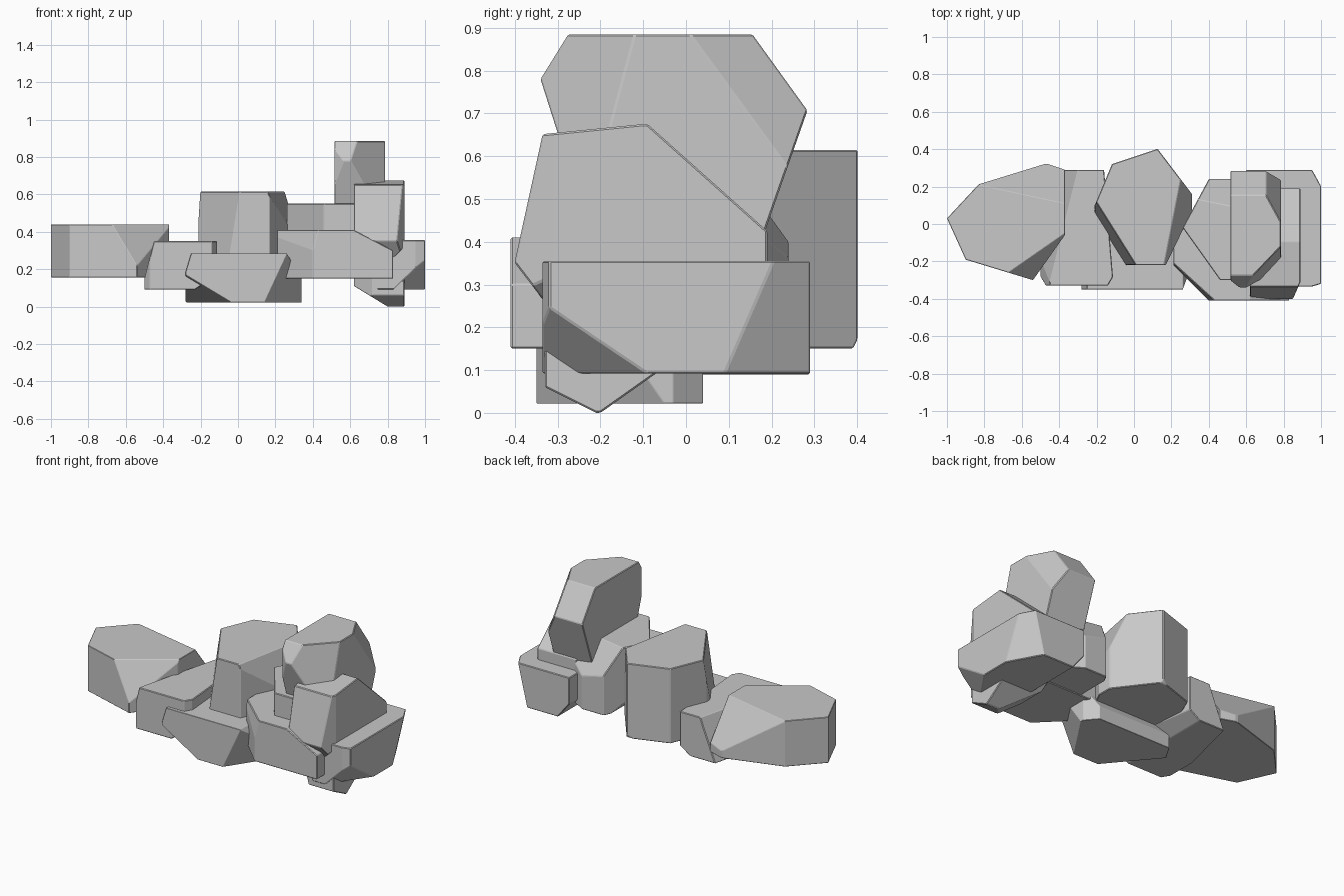
import bpy
import bmesh
from mathutils import Vector

default_cube = bpy.data.objects.get("Cube")
if default_cube:
    bpy.data.objects.remove(default_cube, do_unlink=True)

# One plain stone colour
stone = bpy.data.materials.new("stone_grey")
stone.use_nodes = True
stone_colour = (0.58, 0.58, 0.58, 1)
stone.diffuse_color = stone_colour
stone.node_tree.nodes["Principled BSDF"].inputs["Base Color"].default_value = stone_colour


def chop(mesh, low, high, cut):
    """Slice off the box corner (or edge) that the signs of cut point to.
    Each non-zero value is how far along that axis the slice reaches."""
    corner = Vector([high[i] if cut[i] > 0 else low[i] for i in range(3)])
    normal = Vector([1 / value if value else 0 for value in cut])
    point = corner - normal / normal.length_squared
    geometry = mesh.verts[:] + mesh.edges[:] + mesh.faces[:]
    bmesh.ops.bisect_plane(mesh, geom=geometry, dist=1e-5, plane_co=point,
                           plane_no=normal.normalized(), clear_outer=True)
    rim = [edge for edge in mesh.edges if edge.is_boundary]
    if rim:
        bmesh.ops.holes_fill(mesh, edges=rim, sides=0)


def boulder(name, low, high, cuts):
    """Chisel a faceted boulder out of a block spanning low to high."""
    low, high = Vector(low), Vector(high)
    mesh = bmesh.new()
    bmesh.ops.create_cube(mesh, size=1)
    for vert in mesh.verts:
        vert.co = [high[i] if vert.co[i] > 0 else low[i] for i in range(3)]
    for cut in cuts:
        chop(mesh, low, high, cut)
    bmesh.ops.remove_doubles(mesh, verts=mesh.verts[:], dist=0.002)
    bmesh.ops.recalc_face_normals(mesh, faces=mesh.faces[:])

    data = bpy.data.meshes.new(name)
    mesh.to_mesh(data)
    mesh.free()
    data.materials.append(stone)
    rock = bpy.data.objects.new(name, data)
    bpy.context.collection.objects.link(rock)

    # Thin worn edges
    bevel = rock.modifiers.new("worn_edges", "BEVEL")
    bevel.width = 0.004
    bevel.segments = 1
    bevel.limit_method = "ANGLE"
    return rock


# Long boulder at the right end
boulder("right_end_boulder", (-1, -.3, .155), (-.37, .32, .44), [
    (-.27, .29, 0), (-.52, .16, 0), (-.15, -.33, 0), (-.46, -.14, 0),
    (.17, -.24, 0), (.09, .03, 0), (.97, .21, .265), (.36, -.25, .42),
])

# Low stone joining the right end to the middle
boulder("right_low_stone", (-.5, -.33, .09), (-.11, .29, .35), [
    (-.05, 0, .2), (-.2, .8, .5), (.03, -.05, 0), (.05, .6, 0),
    (.12, 0, -.08), (-.03, -.05, 0),
])

# Tall block in the middle
boulder("middle_boulder", (-.21, -.22, .15), (.31, .41, .615), [
    (-.22, -.35, 1.4), (-.13, .31, 0), (-.36, .12, 0), (.19, .25, 0),
    (.06, 0, .19), (.14, -.29, 0), (.15, -.77, .4), (0, .02, -.04),
])

# Slab lying in front of the middle block
boulder("front_slab", (-.28, -.35, .022), (.34, .04, .285), [
    (-.25, -.3, -.15), (.2, -.3, -.43), (.08, 0, .135), (-.03, 0, .1),
    (-.06, .1, 0), (.06, .07, 0), (0, .1, .18),
])

# Wedge at the front of the left pile
boulder("front_wedge", (.21, -.41, .15), (.83, 0, .41), [
    (.21, 0, .11), (-.19, -.19, 0), (-.22, -.2, .8), (.2, .15, 0),
])

# Core of the left pile
boulder("pile_core", (.26, -.3, .155), (.8, .24, .55), [
    (-.14, .26, 0), (-.2, -.28, 0), (1, .2, .25), (.25, .15, 0),
    (-.12, 0, -.15),
])

# Upright stone crowning the left pile
boulder("crown_stone", (.515, -.34, .34), (.785, .285, .885), [
    (0, -.065, .105), (0, .13, .18), (0, .13, -.37), (0, -.14, -.44),
    (.15, .275, .377), (.21, -.22, .82), (-.05, -.04, 0),
])

# Stone leaning on the outside of the crown
boulder("leaning_stone", (.62, -.4, .22), (.89, .19, .675), [
    (0, -.07, .32), (0, -.3, .03), (0, .28, .25), (0, -.1, -.13),
    (.1, 0, -.1), (.04, -.09, 0),
])

# Broad base boulder at the left end
boulder("left_base_boulder", (.6, -.335, .092), (1, .29, .355), [
    (.17, -.245, -.165), (.11, .2, -.46), (.05, -.015, 0),
    (-.08, 0, -.1), (-.15, -.15, 0),
])

# Small foot stone under the left pile
boulder("foot_stone", (.62, -.33, 0), (.89, .04, .18), [
    (0, -.12, -.06), (0, .24, -.17), (-.18, 0, -.11), (-.1, -.1, 0),
])
